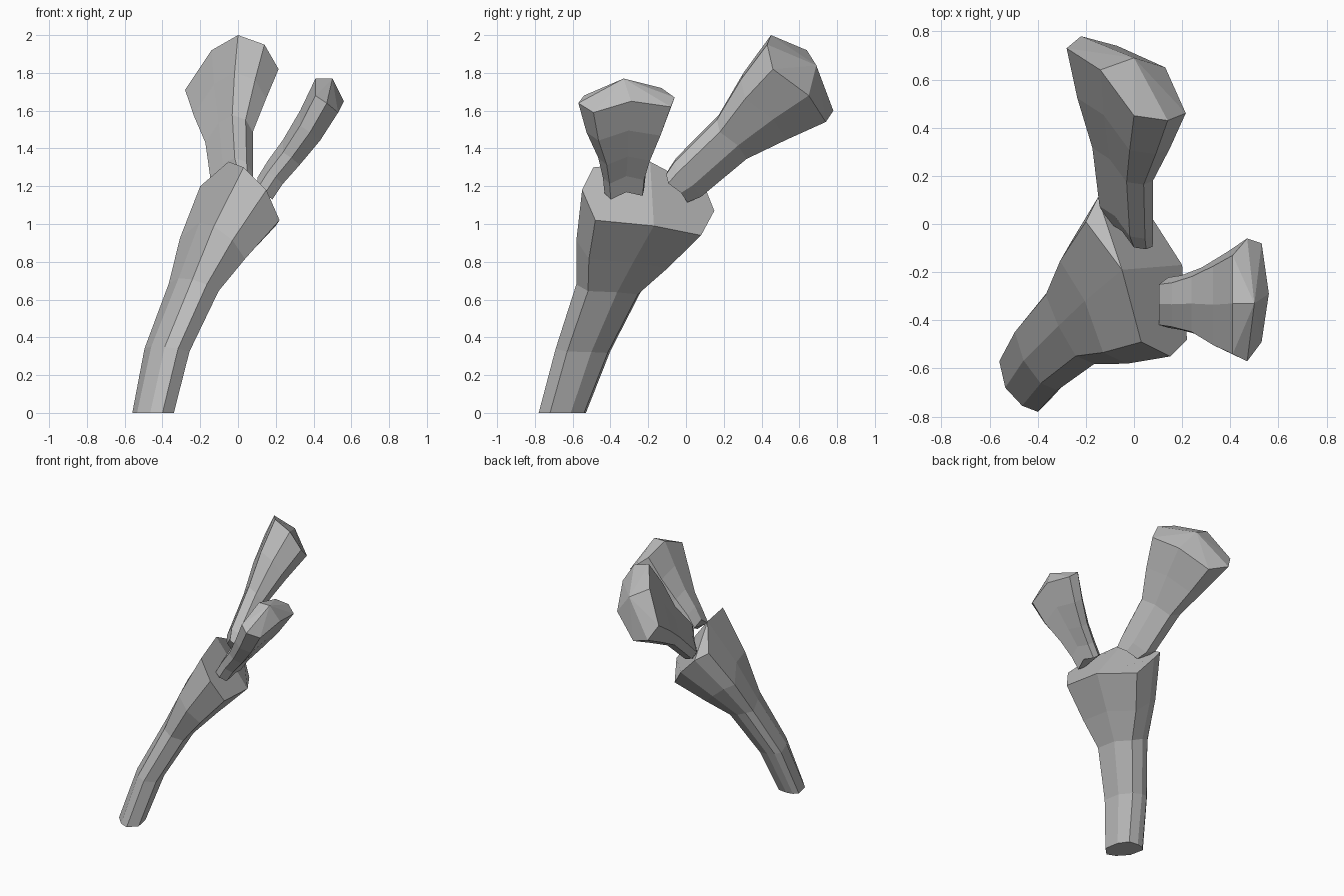
import bpy
import bmesh
from mathutils import Vector

default_cube = bpy.data.objects.get("Cube")
if default_cube:
    bpy.data.objects.remove(default_cube, do_unlink=True)

# One plain grey for the whole model
grey = bpy.data.materials.new("plain grey")
grey.use_nodes = True
colour = (0.5, 0.5, 0.5, 1.0)
grey.diffuse_color = colour
grey.node_tree.nodes["Principled BSDF"].inputs["Base Color"].default_value = colour


def offsets(outline):
    """Outline points relative to their own middle."""
    points = [Vector(point) for point in outline]
    middle = sum(points, Vector((0, 0, 0))) / len(points)
    return [point - middle for point in points]


def shrink(outline, scale):
    """Smaller copy of an outline, scaled per axis."""
    return [Vector(p * s for p, s in zip(point, scale)) for point in outline]


def build_stalk(name, rim, foot, sections, apex=None, cap=()):
    """Flared stalk: each section is (centre, blend from foot shape to rim shape)."""
    count = len(rim)
    shapes = list(zip(offsets(foot), offsets(rim)))
    bm = bmesh.new()

    # Rings from the foot up to the rim
    rings = [[bm.verts.new(Vector(centre) + low.lerp(high, blend)) for low, high in shapes]
             for centre, blend in sections]
    rings.append([bm.verts.new(point) for point in rim])

    # Side walls and foot
    for lower, upper in zip(rings, rings[1:]):
        for i in range(count):
            j = (i + 1) % count
            bm.faces.new((lower[i], lower[j], upper[j], upper[i]))
    bm.faces.new(rings[0])

    # Top cap: a blunt point, or a few folded facets
    top = rings[-1]
    if apex:
        tip = bm.verts.new(apex)
        for i in range(count):
            bm.faces.new((top[i], top[(i + 1) % count], tip))
    for facet in cap:
        bm.faces.new([top[i] for i in facet])

    bmesh.ops.recalc_face_normals(bm, faces=bm.faces)
    mesh = bpy.data.meshes.new(name)
    bm.to_mesh(mesh)
    bm.free()
    mesh.materials.append(grey)
    stalk = bpy.data.objects.new(name, mesh)
    bpy.context.scene.collection.objects.link(stalk)


# Leaning main stem, standing flat on the ground
build_stalk(
    "main_stem",
    rim=[(.22, -.48, 1.02), (.15, -.55, 1.18), (.03, -.49, 1.3),
         (-.05, -.19, 1.33), (-.2, .01, 1.2), (-.15, .11, 1.17),
         (-.06, .15, 1.07), (.04, .08, .94), (.2, -.17, .99)],
    foot=[(-.34, -.72, 0), (-.4, -.78, 0), (-.465, -.755, 0),
          (-.535, -.68, 0), (-.56, -.57, 0), (-.53, -.54, 0),
          (-.48, -.53, 0), (-.41, -.54, 0), (-.36, -.61, 0)],
    sections=[((-.453, -.636, 0), 0),
              ((-.378, -.525, .335), .09),
              ((-.235, -.385, .67), .22),
              ((-.13, -.29, .885), .62)],
    cap=[(8, 0, 1, 2, 3), (3, 4, 5), (3, 5, 6, 7, 8)])

# Large branch reaching to the back
back_rim = [(0, .45, 2), (.14, .43, 1.95), (.215, .46, 1.82), (.13, .65, 1.68),
            (-.07, .74, 1.54), (-.22, .78, 1.6), (-.28, .73, 1.71), (-.14, .64, 1.92)]
build_stalk(
    "back_branch",
    rim=back_rim,
    foot=shrink(back_rim, (.36, .36, .36)),
    sections=[((-.01, -.04, 1.2), 0),
              ((-.03, .02, 1.25), .14),
              ((-.045, .255, 1.465), .23),
              ((-.04, .43, 1.63), .65)],
    apex=(0, .69, 1.84))

# Small branch reaching to the left
left_rim = [(.41, -.33, 1.77), (.41, -.54, 1.68), (.47, -.57, 1.64), (.53, -.49, 1.59),
            (.56, -.29, 1.65), (.53, -.08, 1.62), (.47, -.06, 1.67), (.41, -.13, 1.72)]
build_stalk(
    "left_branch",
    rim=left_rim,
    foot=shrink(left_rim, (.65, .41, .65)),
    sections=[((.145, -.325, 1.18), 0),
              ((.2, -.325, 1.265), .06),
              ((.285, -.32, 1.37), .25),
              ((.385, -.32, 1.51), .66)],
    apex=(.5, -.33, 1.77))
